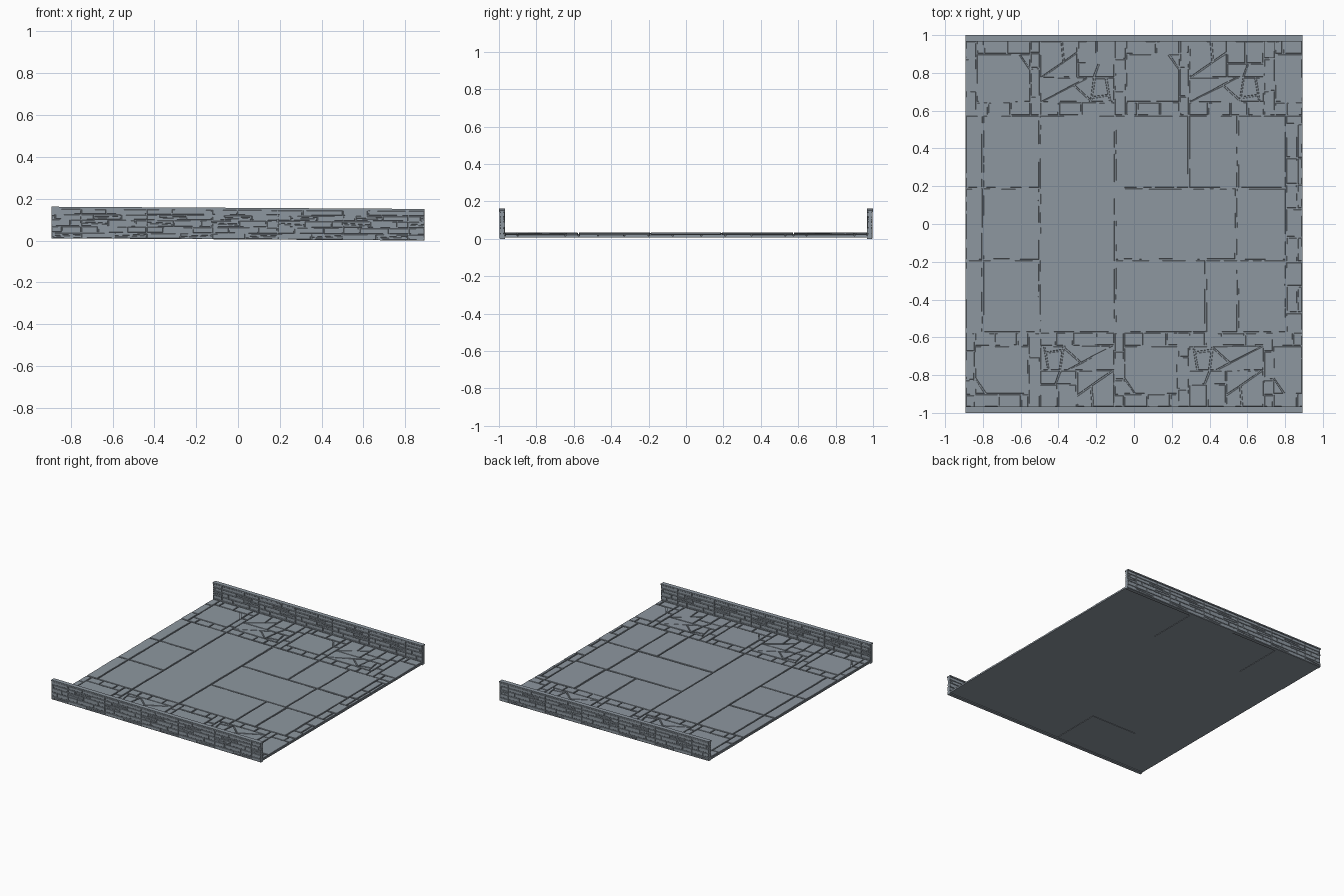
import bpy, bmesh, math, random
from mathutils import Vector

cube = bpy.data.objects.get("Cube")
if cube:
    bpy.data.objects.remove(cube, do_unlink=True)

rng = random.Random(4)
HALF_X, INNER_Y, PAVE_Y = 0.893, 0.97, 0.575
TILE = 0.395
PANEL, WALL_TOP = 0.313, 0.142
H, V = 0, 90

stone = bpy.data.materials.new("blue_grey_stone")
stone.use_nodes = True
stone.diffuse_color = (0.27, 0.31, 0.35, 1)
stone.node_tree.nodes["Principled BSDF"].inputs["Base Color"].default_value = (0.27, 0.31, 0.35, 1)
stone.node_tree.nodes["Principled BSDF"].inputs["Roughness"].default_value = 0.9


def finish(bm, name):
    """Lean the part slightly down towards +x and link it."""
    for v in bm.verts:
        v.co.z += 0.006 * (HALF_X - v.co.x)
    bmesh.ops.recalc_face_normals(bm, faces=bm.faces)
    mesh = bpy.data.meshes.new(name)
    bm.to_mesh(mesh)
    bm.free()
    mesh.materials.append(stone)
    obj = bpy.data.objects.new(name, mesh)
    bpy.context.collection.objects.link(obj)


def box(name, x, y, z):
    bm = bmesh.new()
    bmesh.ops.create_cube(bm, size=1)
    for v in bm.verts:
        v.co = [r[0] + (c + 0.5) * (r[1] - r[0]) for c, r in zip(v.co, (x, y, z))]
    finish(bm, name)


# Flat polygon helpers: counter-clockwise convex outlines
def rect(x0, y0, x1, y1):
    return [Vector(p) for p in ((x0, y0), (x1, y0), (x1, y1), (x0, y1))]


def clip(poly, point, normal):
    out = []
    for a, b in zip(poly, poly[1:] + poly[:1]):
        da, db = (a - point).dot(normal), (b - point).dot(normal)
        if da >= 0:
            out.append(a)
        if da * db < 0:
            out.append(a.lerp(b, da / (da - db)))
    return out


def contains(poly, p):
    return all((b - a).cross(p - a) >= 0 for a, b in zip(poly, poly[1:] + poly[:1]))


def cut(pieces, cuts):
    """Each cut splits only the piece that holds its point."""
    for x, y, angle in cuts:
        p, t = Vector((x, y)), math.radians(angle)
        n = Vector((-math.sin(t), math.cos(t)))
        hit = next((q for q in pieces if contains(q, p)), None)
        if hit:
            pieces.remove(hit)
            pieces += [clip(hit, p, n), clip(hit, p, -n)]
    return pieces


def within(pieces):
    """Trim pieces to the length of the model."""
    out = []
    for q in pieces:
        for s in (-1, 1):
            q = clip(q, Vector((s * HALF_X, 0)), Vector((-s, 0)))
        if len(q) > 2 and max(p.x for p in q) - min(p.x for p in q) > 0.015:
            out.append(q)
    return out


def inset(poly, d):
    out = []
    for i, p in enumerate(poly):
        e1 = (p - poly[i - 1]).normalized()
        e2 = (poly[(i + 1) % len(poly)] - p).normalized()
        n1, n2 = Vector((-e1.y, e1.x)), Vector((-e2.y, e2.x))
        out.append(p + (n1 + n2) * d / max(0.4, 1 + n1.dot(n2)))
    return out


def chip(poly, wear):
    """Break long edges and wobble them so the joints look worn."""
    out = []
    for a, b in zip(poly, poly[1:] + poly[:1]):
        steps = max(1, int((b - a).length / 0.06))
        for i in range(steps):
            wobble = Vector((rng.uniform(-wear, wear), rng.uniform(-wear, wear)))
            out.append(a.lerp(b, i / steps) + wobble)
    return out


def stones(name, pieces, place, low, high, gap, wear):
    """Raise every piece into a chamfered block; place maps (u, v, h) to space."""
    bm = bmesh.new()
    for q in pieces:
        foot = chip(inset(q, gap), wear)
        top = high - rng.uniform(0, 0.25) * (high - low)
        rings = [(foot, low), (foot, top - 0.0015), (inset(foot, 0.0015), top)]
        loops = [[bm.verts.new(place(p.x, p.y, h)) for p in ring] for ring, h in rings]
        bm.faces.new(loops[0])
        bm.faces.new(loops[-1])
        for r0, r1 in zip(loops, loops[1:]):
            for i in range(len(r0)):
                bm.faces.new((r0[i - 1], r0[i], r1[i], r1[i - 1]))
    finish(bm, name)


# Floor bed, with a few thicker blocks showing underneath
box("floor_bed", (-HALF_X, HALF_X), (-0.98, 0.98), (0.006, 0.016))
for i, side in ((0, 1), (2, 1), (1, -1)):
    x = -HALF_X + TILE * i
    ys = sorted((side * PAVE_Y, side * INNER_Y))
    box("under_block", (x, x + TILE), ys, (0.003, 0.008))


def on_floor(u, v, h):
    return (u, v, h)


# Large central slabs with a narrow brick edging on the left
slabs = [rect(-HALF_X, -PAVE_Y, HALF_X, PAVE_Y)]
cut(slabs, [(x, 0, V) for x in (-0.8, -0.5, -0.1, 0.805)])
cut(slabs, [(x, y, H) for x in (-0.85, -0.65, 0.3) for y in (0.19, -0.19)])
cut(slabs, [(0.29, 0.4, V), (0.55, 0.4, V), (0.54, 0, V), (0.38, -0.4, V), (0.55, -0.4, V)])
cut(slabs, [(0.85, y, H) for y in (0.53, 0.35, 0.21, 0.08, -0.07, -0.2, -0.33, -0.47)])
cut(slabs, [(0.865, y, V) for y in (0.45, 0.28, 0.14, -0.13, -0.4)])
stones("central_slabs", slabs, on_floor, 0.014, 0.024, 0.004, 0.0015)

# Two border tiles: a framed slab and a field of broken stones
framed = cut([rect(0, 0, TILE, TILE)], [
    (0.06, 0.2, V), (0.345, 0.2, V), (0.2, 0.07, H), (0.2, 0.325, H),
    (0.03, 0.13, H), (0.03, 0.3, H), (0.37, 0.1, H), (0.37, 0.25, H), (0.37, 0.33, H),
    (0.12, 0.03, V), (0.24, 0.03, V), (0.1, 0.36, V), (0.22, 0.36, V), (0.31, 0.29, 125)])
broken = cut([rect(0, 0, TILE, TILE)], [
    (0.2, 0.07, H), (0.1, 0.03, V), (0.22, 0.03, V), (0.31, 0.03, V),
    (0.2, 0.2, H), (0.2, 0.3, V), (0.3, 0.275, H), (0.3, 0.35, V),
    (0.08, 0.25, 35), (0.12, 0.34, 95), (0.28, 0.14, 82), (0.36, 0.14, 100),
    (0.1, 0.12, 28), (0.19, 0.15, -42), (0.3, 0.24, 70), (0.32, 0.1, 8)])

# Paved borders: the front one is the back one's tiles turned half round
for side, name in ((1, "back_paving"), (-1, "front_paving")):
    paving = []
    for i in range(5):
        x0 = -HALF_X + TILE * i
        for q in (broken if i % 2 else framed):
            paving.append([Vector((x0 + (p.x if side > 0 else TILE - p.x),
                                   side * (PAVE_Y + p.y))) for p in q])
    stones(name, within(paving), on_floor, 0.014, 0.024, 0.0035, 0.0015)

# Brick panel repeated along the walls
rows = (0.028, 0.058, 0.09, 0.116)
panel = cut([rect(0, 0, PANEL, WALL_TOP)], [(0.15, z, H) for z in rows])
cut(panel, [(0.16, 0.01, V), (0.08, 0.04, V), (0.22, 0.045, V), (0.13, 0.075, V),
            (0.26, 0.075, V), (0.06, 0.1, V), (0.19, 0.1, V), (0.12, 0.13, V)])
cut(panel, [(0.25, 0.015, 3), (0.04, 0.075, -3), (0.13, 0.103, 2)])
bricks = within([[Vector((p.x + PANEL * k - 1.063, p.y)) for p in q]
                 for k in range(7) for q in panel])

# Low walls: core, both brick faces, plain coping and foot
for side, name in ((1, "back"), (-1, "front")):
    def span(a, b):
        return sorted((side * a, side * b))

    box(name + "_wall_core", (-HALF_X, HALF_X), span(0.975, 0.993), (0.001, 0.146))
    box(name + "_wall_coping", (-HALF_X, HALF_X), span(0.967, 1.0), (WALL_TOP, 0.151))
    box(name + "_wall_foot", (-HALF_X, HALF_X), span(0.968, 0.994), (0, 0.012))
    stones(name + "_wall_outer_bricks", bricks,
           lambda u, v, h: (u, side * h, v), 0.991, 0.998, 0.002, 0.001)
    stones(name + "_wall_inner_bricks", bricks,
           lambda u, v, h: (-u, side * h, v), 0.977, 0.970, 0.002, 0.001)
